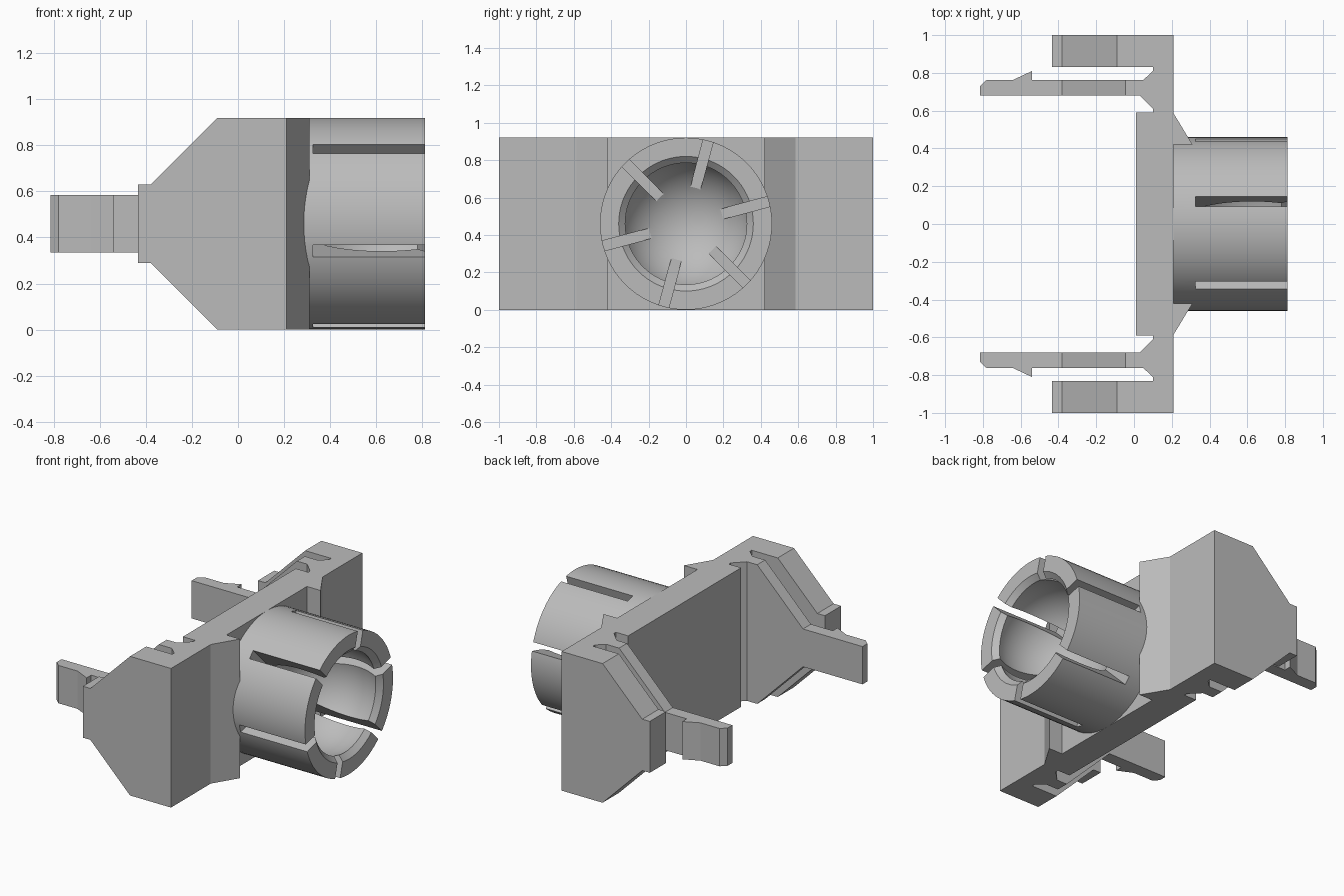
import bpy
import bmesh
from math import sin, cos, pi, radians, asin
from mathutils import Vector, Matrix

cube = bpy.data.objects.get("Cube")
if cube:
    bpy.data.objects.remove(cube)

H = 0.92        # full height
MID = H / 2     # barrel axis height

grey = bpy.data.materials.new("plain grey")
grey.use_nodes = True
grey.diffuse_color = (0.5, 0.5, 0.5, 1)
grey.node_tree.nodes["Principled BSDF"].inputs["Base Color"].default_value = (0.5, 0.5, 0.5, 1)


def finish(bm, name):
    bmesh.ops.recalc_face_normals(bm, faces=bm.faces)
    mesh = bpy.data.meshes.new(name)
    bm.to_mesh(mesh)
    bm.free()
    mesh.materials.append(grey)
    obj = bpy.data.objects.new(name, mesh)
    bpy.context.collection.objects.link(obj)
    return obj


def prism(bm, points, direction):
    """Extrude a closed outline along a direction."""
    face = bm.faces.new([bm.verts.new(p) for p in points])
    out = bmesh.ops.extrude_face_region(bm, geom=[face])
    verts = [v for v in out["geom"] if isinstance(v, bmesh.types.BMVert)]
    bmesh.ops.translate(bm, verts=verts, vec=direction)


def cut(obj, cutter):
    mod = obj.modifiers.new("cut", "BOOLEAN")
    mod.operation = "DIFFERENCE"
    mod.solver = "EXACT"
    mod.object = cutter
    bpy.ops.object.select_all(action="DESELECT")
    bpy.context.view_layer.objects.active = obj
    obj.select_set(True)
    bpy.ops.object.modifier_apply(modifier=mod.name)
    bpy.data.objects.remove(cutter)


# Bracket: half plan with gusset, end block and hooked clip arm, mirrored in y
half = [(0.21, 0.42), (0.31, 0.42), (0.21, 0.585), (0.21, 1), (-0.435, 1),
        (-0.435, 0.83), (0.1, 0.83), (0.1, 0.81), (0.05, 0.763), (-0.54, 0.763),
        (-0.54, 0.81), (-0.64, 0.763), (-0.78, 0.763), (-0.815, 0.73),
        (-0.815, 0.68), (0.03, 0.68), (0.1, 0.61), (0.1, 0.59), (0.01, 0.59)]
plan = half + [(x, -y) for x, y in reversed(half)]
bm = bmesh.new()
prism(bm, [(x, y, 0) for x, y in plan], Vector((0, 0, H)))
bracket = finish(bm, "bracket")

# Sloped corners of the end blocks and clip arms, top and bottom
bm = bmesh.new()
for start, end, top, y0, y1 in ((-0.09, -0.38, 0.63, 0.82, 1.1),
                                (-0.045, -0.38, 0.585, 0.6, 0.82)):
    side = [(start + 0.1, H + 0.1), (end, top), (-1, top), (-1, H + 0.1)]
    for flip in (False, True):
        for s in (1, -1):
            pts = [(x, s * y0, H - z if flip else z) for x, z in side]
            prism(bm, pts, Vector((0, s * (y1 - y0), 0)))
cut(bracket, finish(bm, "corner_cutter"))

# Socket barrel: lathed tube with a spherical cavity and flared mouth
R, CX, MOUTH = 0.36, 0.625, 0.325
profile = [(0.2, 0), (0.2, MID), (0.812, MID), (0.812, R)]
a0 = asin(MOUTH / R)
STEPS = 20
for i in range(STEPS + 1):
    a = a0 + (pi - a0) * i / STEPS
    profile.append((CX + R * cos(a), R * sin(a) if i < STEPS else 0))
bm = bmesh.new()
ring = [bm.verts.new((x, 0, MID + r)) for x, r in profile]
edges = [bm.edges.new(pair) for pair in zip(ring, ring[1:])]
bmesh.ops.spin(bm, geom=ring + edges, cent=(0, 0, MID), axis=(1, 0, 0),
               angle=2 * pi, steps=72)
bmesh.ops.remove_doubles(bm, verts=bm.verts, dist=0.0001)
barrel = finish(bm, "socket_barrel")

# Six radial slots
bm = bmesh.new()
for k in range(6):
    turn = Matrix.Translation((0, 0, MID)) @ Matrix.Rotation(radians(15 + 60 * k), 4, "X")
    size = Matrix.Diagonal((0.575, 0.4, 0.055, 1))
    place = Matrix.Translation((0.325 + 0.575 / 2, 0.35, 0))
    bmesh.ops.create_cube(bm, size=1, matrix=turn @ place @ size)
cut(barrel, finish(bm, "slot_cutter"))
bpy.ops.object.shade_smooth_by_angle(angle=radians(25))
